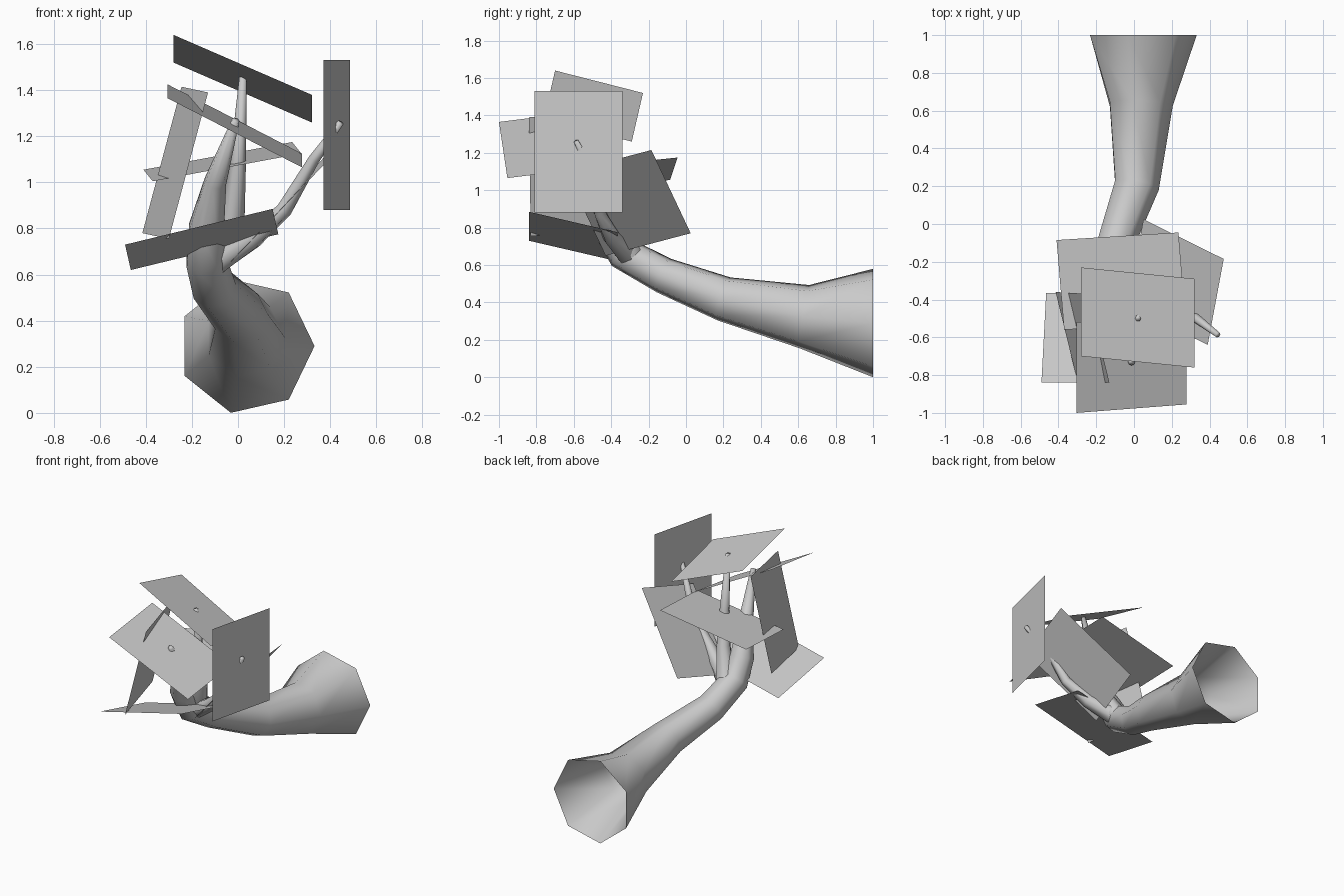
import bpy, bmesh
from math import cos, sin, tau
from mathutils import Vector

if "Cube" in bpy.data.objects:
    bpy.data.objects.remove(bpy.data.objects["Cube"])


def finish(name, bm, smooth=True):
    mesh = bpy.data.meshes.new(name)
    bm.to_mesh(mesh)
    bm.free()
    for p in mesh.polygons:
        p.use_smooth = smooth
    ob = bpy.data.objects.new(name, mesh)
    bpy.context.collection.objects.link(ob)
    return ob


def tube(name, path, sides, first_dir=None, cap=True):
    """Tapered low-poly limb through (x, y, z, radius) stations."""
    bm = bmesh.new()
    pts = [Vector(p[:3]) for p in path]
    rings = []
    for i, p in enumerate(pts):
        t = pts[min(i + 1, len(pts) - 1)] - pts[max(i - 1, 0)]
        if i == 0 and first_dir:
            t = Vector(first_dir)
        t.normalize()
        u = (Vector((1, 0, 0)) - t * t.x).normalized()
        v = u.cross(t)
        r = path[i][3]
        rings.append([bm.verts.new(p + r * (u * cos(tau * k / sides) + v * sin(tau * k / sides)))
                      for k in range(sides)])
    for a, b in zip(rings, rings[1:]):
        for k in range(sides):
            j = (k + 1) % sides
            bm.faces.new((a[k], a[j], b[j], b[k]))
    if cap:
        bm.faces.new(rings[-1])
    bmesh.ops.recalc_face_normals(bm, faces=bm.faces[:])
    return finish(name, bm)


def card(name, a, b, d):
    """Flat leaf card: corner a, long edge to b, short edge to d."""
    bm = bmesh.new()
    a, b, d = Vector(a), Vector(b), Vector(d)
    bm.faces.new([bm.verts.new(p) for p in (a, b, b + d - a, d)])
    return finish(name, bm, False)


# Leaning trunk, open at its flared root end
tube("trunk", [(0.035, 1.0, 0.29, 0.297), (0.03, 0.63, 0.325, 0.175),
               (0.01, 0.2, 0.42, 0.123), (-0.105, -0.12, 0.545, 0.1),
               (-0.14, -0.34, 0.665, 0.092), (-0.14, -0.42, 0.8, 0.08),
               (-0.1, -0.52, 1.0, 0.05), (-0.01, -0.735, 1.27, 0.017)],
     7, first_dir=(0, -1, 0))

# Side branches
tube("upper_branch", [(-0.1, -0.3, 0.66, 0.07), (-0.02, -0.39, 0.86, 0.05),
                      (0.0, -0.43, 1.1, 0.035), (0.022, -0.5, 1.46, 0.016)], 6)
tube("right_branch", [(-0.12, -0.3, 0.64, 0.065), (0.06, -0.4, 0.755, 0.05),
                      (0.2, -0.46, 0.88, 0.035), (0.33, -0.5, 1.1, 0.025),
                      (0.445, -0.587, 1.26, 0.015)], 6)

# Leaf cards
cards = {
    "right_leaf": ((0.37, -0.81, 0.88), (0.37, -0.81, 1.53), (0.485, -0.34, 0.88)),
    "top_leaf": ((-0.28, -0.70, 1.64), (0.32, -0.76, 1.38), (-0.28, -0.23, 1.52)),
    "front_leaf": ((-0.305, -1.0, 1.365), (0.278, -0.955, 1.065), (-0.305, -0.52, 1.425)),
    "back_leaf": ((-0.41, -0.085, 1.055), (0.235, -0.045, 1.175), (-0.37, -0.56, 1.005)),
    "left_leaf": ((-0.415, -0.36, 0.78), (-0.245, -0.37, 1.415), (-0.30, -0.83, 0.755)),
    "low_leaf": ((-0.49, -0.84, 0.73), (0.15, -0.84, 0.885), (-0.465, -0.365, 0.62)),
    "back_right_leaf": ((0.05, 0.025, 0.77), (0.475, -0.185, 1.215), (-0.035, -0.43, 0.65)),
}
for name, corners in cards.items():
    card(name, *corners)
